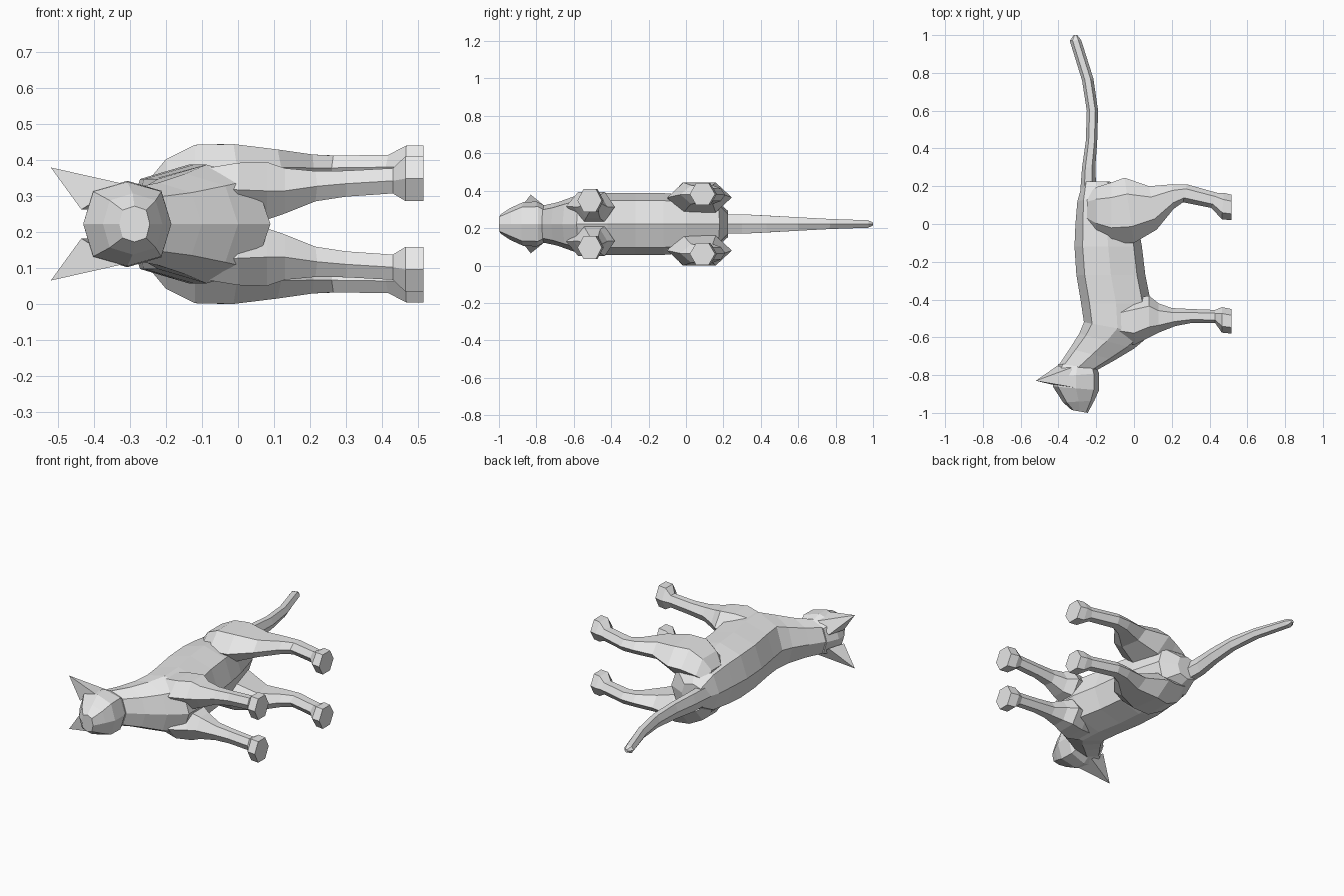
import bpy, bmesh, math
from mathutils import Vector

MID = 0.222  # height of the animal's plane of symmetry (it lies on its side)

fur = bpy.data.materials.new("grey fur")
fur.diffuse_color = (0.8, 0.8, 0.8, 1)


def finish(name, bm):
    bmesh.ops.recalc_face_normals(bm, faces=bm.faces)
    me = bpy.data.meshes.new(name)
    bm.to_mesh(me)
    bm.free()
    me.materials.append(fur)
    ob = bpy.data.objects.new(name, me)
    bpy.context.collection.objects.link(ob)
    return ob


def loft(name, rings, sides, power=1.0, side=1):
    """Ring: (x, y) of one edge, (x, y) of the opposite edge, half width, sideways offset."""
    bm = bmesh.new()
    peak = max(math.sin(2 * math.pi * i / sides) for i in range(sides))
    loops = []
    for ax, ay, bx, by, half, off in rings:
        a, b = Vector((ax, ay, 0)), Vector((bx, by, 0))
        centre, arm = (a + b) / 2, (a - b) / 2
        loop = []
        for i in range(sides):
            t = 2 * math.pi * i / sides
            c, s = math.cos(t), math.sin(t)
            c = math.copysign(abs(c) ** power, c)
            s = math.copysign(abs(s / peak) ** power, s)
            p = centre + arm * c
            p.z = MID + side * (off + half * s)
            loop.append(bm.verts.new(p))
        loops.append(loop)
    for l0, l1 in zip(loops, loops[1:]):
        for i in range(sides):
            j = (i + 1) % sides
            bm.faces.new((l0[i], l0[j], l1[j], l1[i]))
    bm.faces.new(loops[0])
    bm.faces.new(loops[-1])
    return finish(name, bm)


# Torso and neck, from rump to throat
loft("torso", [
    (-0.27, 0.225, -0.13, 0.225, 0.07, 0),
    (-0.30, 0.12, -0.03, 0.18, 0.135, 0),
    (-0.31, 0.00, 0.02, 0.00, 0.155, 0),
    (-0.315, -0.12, 0.042, -0.12, 0.165, 0),
    (-0.305, -0.27, 0.06, -0.27, 0.165, 0),
    (-0.28, -0.42, 0.09, -0.42, 0.165, 0),
    (-0.265, -0.52, 0.09, -0.585, 0.165, 0),
    (-0.29, -0.58, 0.00, -0.66, 0.14, 0),
    (-0.34, -0.66, -0.10, -0.72, 0.115, 0),
    (-0.40, -0.75, -0.19, -0.77, 0.10, 0)], 8, 0.8)

# Head with blunt muzzle
loft("head", [
    (-0.40, -0.74, -0.20, -0.755, 0.095, 0),
    (-0.43, -0.81, -0.185, -0.79, 0.12, 0),
    (-0.43, -0.86, -0.185, -0.88, 0.117, 0),
    (-0.375, -0.945, -0.21, -0.935, 0.085, 0),
    (-0.33, -0.985, -0.245, -1.0, 0.05, 0)], 8, 0.75)

# Tail
loft("tail", [
    (-0.285, 0.17, -0.20, 0.19, 0.05, 0),
    (-0.275, 0.30, -0.205, 0.30, 0.052, 0),
    (-0.255, 0.44, -0.195, 0.43, 0.045, 0),
    (-0.25, 0.60, -0.19, 0.60, 0.036, 0),
    (-0.275, 0.76, -0.215, 0.77, 0.027, 0),
    (-0.34, 0.97, -0.28, 0.975, 0.02, 0),
    (-0.32, 1.0, -0.30, 1.0, 0.008, 0)], 6)

# Legs with paws: front edge, back edge, half width, sideways offset
front_leg = [
    (-0.12, -0.60, -0.12, -0.44, 0.05, 0.10),
    (0.00, -0.64, 0.00, -0.39, 0.075, 0.095),
    (0.08, -0.60, 0.08, -0.38, 0.08, 0.092),
    (0.13, -0.575, 0.13, -0.42, 0.063, 0.092),
    (0.22, -0.54, 0.20, -0.445, 0.042, 0.105),
    (0.30, -0.525, 0.30, -0.45, 0.036, 0.112),
    (0.43, -0.525, 0.43, -0.455, 0.035, 0.12),
    (0.465, -0.575, 0.465, -0.44, 0.062, 0.126),
    (0.515, -0.58, 0.515, -0.45, 0.062, 0.126)]
hind_leg = [
    (-0.25, -0.01, -0.25, 0.16, 0.05, 0.07),
    (-0.20, -0.06, -0.20, 0.195, 0.075, 0.105),
    (-0.12, -0.10, -0.12, 0.22, 0.09, 0.13),
    (0.00, -0.10, -0.05, 0.245, 0.08, 0.142),
    (0.12, -0.03, 0.08, 0.20, 0.05, 0.157),
    (0.21, 0.08, 0.20, 0.21, 0.037, 0.156),
    (0.26, 0.115, 0.28, 0.21, 0.034, 0.156),
    (0.41, 0.085, 0.44, 0.165, 0.034, 0.158),
    (0.465, 0.025, 0.475, 0.165, 0.058, 0.16),
    (0.515, 0.02, 0.515, 0.155, 0.058, 0.16)]

for label, side in (("upper", 1), ("lower", -1)):
    loft(label + "_front_leg", front_leg, 6, 1.0, side)
    loft(label + "_hind_leg", hind_leg, 6, 1.0, side)

    # Ear: a four-sided pointed cone
    bm = bmesh.new()
    base = [(-0.435, -0.85, 0.04), (-0.32, -0.865, 0.112),
            (-0.33, -0.76, 0.10), (-0.405, -0.75, 0.04)]
    vs = [bm.verts.new((x, y, MID + side * z)) for x, y, z in base]
    tip = bm.verts.new((-0.52, -0.83, MID + side * 0.157))
    bm.faces.new(vs)
    for i in range(4):
        bm.faces.new((vs[i], vs[(i + 1) % 4], tip))
    finish(label + "_ear", bm)
